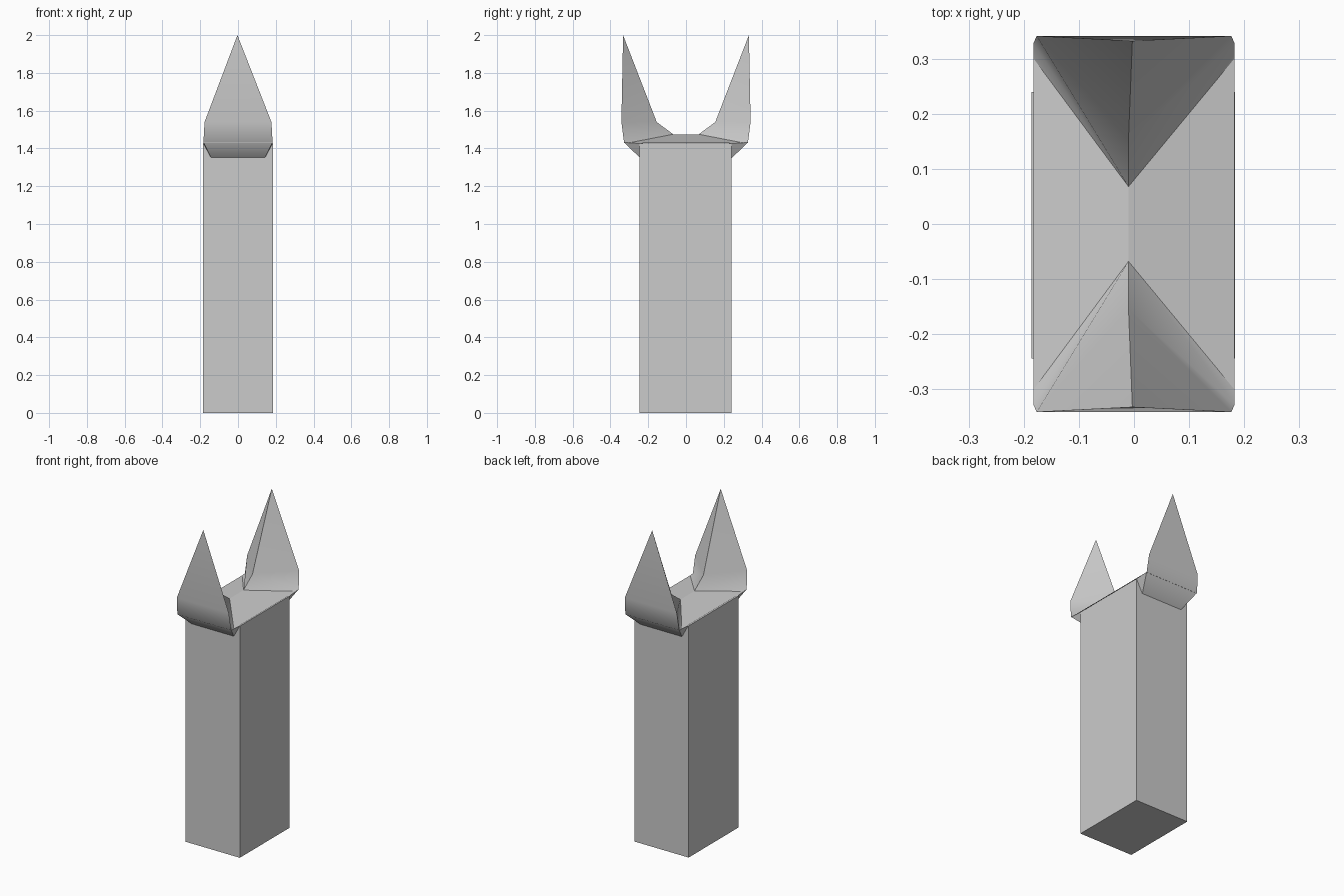
import bpy, bmesh, math

if "Cube" in bpy.data.objects:
    bpy.data.objects.remove(bpy.data.objects["Cube"])


def make_object(name, verts, faces):
    mesh = bpy.data.meshes.new(name)
    mesh.from_pydata(verts, [], faces)
    bm = bmesh.new()
    bm.from_mesh(mesh)
    bmesh.ops.recalc_face_normals(bm, faces=bm.faces)
    bm.to_mesh(mesh)
    bm.free()
    obj = bpy.data.objects.new(name, mesh)
    bpy.context.collection.objects.link(obj)
    return obj


def extrude_y(name, profile, y0, y1):
    """Closed prism from an (x, z) profile."""
    n = len(profile)
    verts = [(x, y, z) for y in (y0, y1) for x, z in profile]
    sides = [(i, (i + 1) % n, n + (i + 1) % n, n + i) for i in range(n)]
    return make_object(name, verts, sides + [tuple(range(n)), tuple(range(n, 2 * n))])


# Square-cut post
extrude_y("post", [(-0.186, 0), (0.184, 0), (0.184, 1.425), (-0.186, 1.425)], -0.245, 0.24)

# Low ridged cap
extrude_y("cap", [(-0.183, 1.43), (0.183, 1.43), (-0.01, 1.475)], -0.327, 0.327)

# Pointed horn with flared bracket, mirrored front to back
horn_verts = [
    (-0.14, 0.238, 1.345), (0.14, 0.238, 1.345),     # bracket foot
    (-0.183, 0.328, 1.432), (0.183, 0.328, 1.432),   # eave corners
    (-0.01, 0.068, 1.475),                           # inner foot on ridge
    (-0.177, 0.342, 1.54), (0.177, 0.342, 1.54),     # shoulders
    (-0.01, 0.155, 1.54),                            # inner shoulder
    (-0.003, 0.333, 2.0),                            # tip
    (-0.183, 0.235, 1.425), (0.183, 0.235, 1.425),   # bracket sides
]
horn_faces = [
    (0, 1, 3, 2), (2, 3, 6, 5), (5, 6, 8),
    (3, 4, 7, 6), (4, 2, 5, 7), (6, 7, 8), (7, 5, 8),
    (1, 10, 3), (0, 2, 9),
    (0, 9, 10, 1), (9, 2, 4), (10, 4, 3), (9, 4, 10),
]
horns = make_object("horns", horn_verts, horn_faces)

# Only the curved outer face is smooth
for poly in horns.data.polygons:
    poly.use_smooth = all(i in (0, 1, 2, 3, 5, 6, 8) for i in poly.vertices)
horns.data.set_sharp_from_angle(angle=math.radians(55))

mirror = horns.modifiers.new("mirror", 'MIRROR')
mirror.use_axis = (False, True, False)
mirror.use_mirror_merge = False
